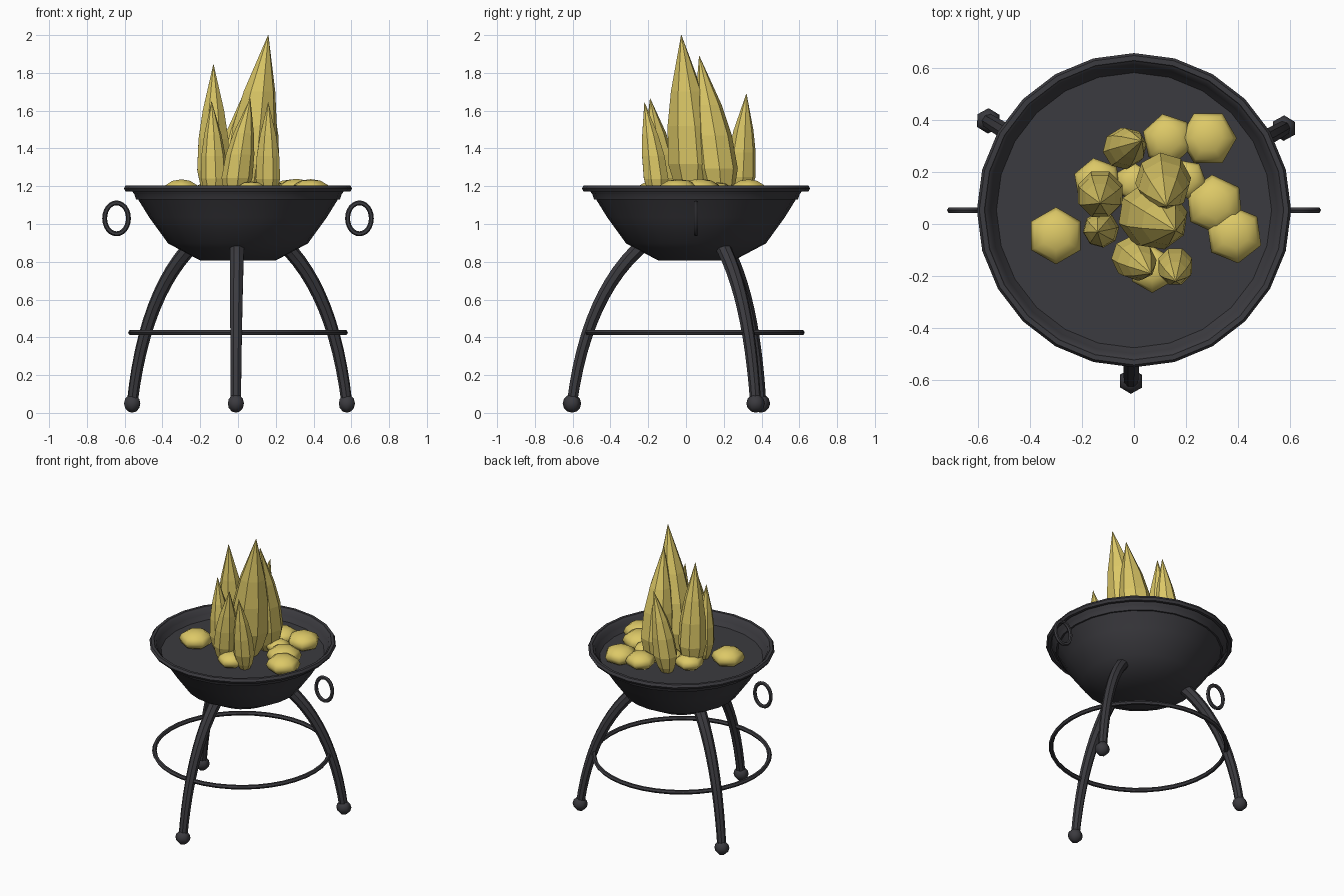
import bpy, bmesh, math, random
from mathutils import Vector, Matrix

random.seed(4)
cube = bpy.data.objects.get("Cube")
if cube:
    bpy.data.objects.remove(cube, do_unlink=True)

CY = 0.053  # bowl axis sits slightly behind the origin


def material(name, rgb):
    m = bpy.data.materials.new(name)
    m.use_nodes = True
    m.diffuse_color = (*rgb, 1)
    m.node_tree.nodes["Principled BSDF"].inputs["Base Color"].default_value = (*rgb, 1)
    return m


IRON = material("black iron", (0.044, 0.043, 0.05))
GOLD = material("flame gold", (0.72, 0.58, 0.135))


def finish(name, bm, mat, smooth=None):
    bmesh.ops.recalc_face_normals(bm, faces=bm.faces)
    me = bpy.data.meshes.new(name)
    bm.to_mesh(me)
    bm.free()
    me.materials.append(mat)
    ob = bpy.data.objects.new(name, me)
    bpy.context.collection.objects.link(ob)
    if smooth:
        bpy.ops.object.select_all(action="DESELECT")
        ob.select_set(True)
        bpy.context.view_layer.objects.active = ob
        bpy.ops.object.shade_smooth_by_angle(angle=math.radians(smooth))


def loft(bm, rings, closed=False):
    """Skin a list of point loops; cap the ends unless closed."""
    loops = [[bm.verts.new(p) for p in ring] for ring in rings]
    n = len(loops[0])
    pairs = list(zip(loops, loops[1:])) + ([(loops[-1], loops[0])] if closed else [])
    for a, b in pairs:
        for i in range(n):
            j = (i + 1) % n
            bm.faces.new((a[i], a[j], b[j], b[i]))
    if not closed:
        bm.faces.new(loops[0])
        bm.faces.new(loops[-1])


def circle(c, r, n, u=Vector((1, 0, 0)), v=Vector((0, 1, 0)), turn=0.0):
    c = Vector(c)
    angles = [turn + math.tau * i / n for i in range(n)]
    return [c + (u * math.cos(a) + v * math.sin(a)) * r for a in angles]


def hoop(name, centre, rx, ry, tube, n, sides, u, v):
    """Round or oval ring lying in the plane of u and v."""
    bm = bmesh.new()
    w = u.cross(v)
    rings = []
    for i in range(n):
        a = math.tau * i / n
        out = u * math.cos(a) + v * math.sin(a)
        mid = Vector(centre) + u * rx * math.cos(a) + v * ry * math.sin(a)
        rings.append(circle(mid, tube, sides, out, w))
    loft(bm, rings, closed=True)
    finish(name, bm, IRON, 50)


X, Y, Z = Vector((1, 0, 0)), Vector((0, 1, 0)), Vector((0, 0, 1))

# Bowl shell, with the flat ash bed closing its inside
bm = bmesh.new()
shell = [(0.2, 0.807), (0.37, 0.897), (0.47, 1.035), (0.535, 1.14), (0.57, 1.185),
         (0.575, 1.2), (0.56, 1.19), (0.54, 1.13)]
loft(bm, [circle((0, CY, z), r, 24) for r, z in shell])
finish("bowl", bm, IRON, 40)

# Rim, leg brace and oval side handles
hoop("rim", (0, CY, 1.188), 0.585, 0.585, 0.019, 24, 6, X, Y)
hoop("brace_ring", (0, 0.047, 0.425), 0.567, 0.567, 0.015, 40, 6, X, Y)
for side, s in (("left", 1), ("right", -1)):
    hoop(side + "_handle", (s * 0.643, CY, 1.03), 0.063, 0.082, 0.013, 24, 6, X, Z)

# Three curved legs with ball feet, each bent along a quadratic curve
STEPS = 12
for name, deg in (("front", -91), ("back_left", 28.7), ("back_right", 148.5)):
    a = math.radians(deg)
    out = Vector((math.cos(a), math.sin(a), 0))
    side = Z.cross(out)
    foot, bend, top = [Vector((0, CY, z)) + out * r
                       for r, z in ((0.657, 0.05), (0.58, 0.64), (0.27, 0.9))]
    bm = bmesh.new()
    rings = []
    for i in range(STEPS + 1):
        t = i / STEPS
        p, q = foot.lerp(bend, t), bend.lerp(top, t)
        along = (q - p).normalized()
        rings.append(circle(p.lerp(q, t), 0.029 + 0.012 * t, 8,
                            side, along.cross(side), math.pi / 8))
    loft(bm, rings)
    finish(name + "_leg", bm, IRON, 30)

    bm = bmesh.new()
    place = Matrix.Translation(foot) @ Matrix.Rotation(a + math.pi / 6, 4, "Z")
    bmesh.ops.create_uvsphere(bm, u_segments=6, v_segments=6, radius=0.049, matrix=place)
    finish(name + "_foot", bm, IRON, 65)

# Flames: base x, base y, tip x, tip y, tip z, radius
flames = [
    (0.055, 0.04, 0.16, -0.025, 2.0, 0.13),
    (0.11, 0.18, 0.125, 0.07, 1.89, 0.108),
    (-0.13, 0.12, -0.13, 0.08, 1.845, 0.093),
    (-0.05, 0.285, 0.03, 0.32, 1.69, 0.08),
    (-0.015, -0.12, 0.065, -0.19, 1.665, 0.082),
    (0.158, -0.15, 0.16, -0.22, 1.645, 0.07),
    (-0.125, -0.02, -0.14, -0.03, 1.65, 0.07),
]
taper = [(0, 0.45), (0.08, 0.75), (0.22, 1), (0.45, 0.92), (0.66, 0.66), (1, 0.01)]
for k, (bx, by, tx, ty, tz, r) in enumerate(flames):
    bm = bmesh.new()
    turn = random.random()
    rings = []
    for t, w in taper:
        lean = t ** 1.4  # the lean grows toward the tip
        c = (bx + (tx - bx) * lean, by + (ty - by) * lean, 1.125 + (tz - 1.125) * t)
        rings.append(circle(c, r * w, 8, turn=turn))
    loft(bm, rings)
    finish("flame_%d" % (k + 1), bm, GOLD)

# Flattened glowing stones: x, y, radius, turn in degrees
stones = [
    (-0.3, -0.045, 0.11, 0), (0.285, 0.33, 0.11, 30), (0.13, 0.325, 0.1, 12),
    (0.31, 0.075, 0.115, 5), (0.385, -0.04, 0.112, 8), (0.07, -0.175, 0.09, 0),
    (-0.14, 0.16, 0.095, 10), (0.2, 0.17, 0.08, 20), (0, 0.16, 0.075, 0),
]
for k, (x, y, r, deg) in enumerate(stones):
    bm = bmesh.new()
    place = (Matrix.Translation((x, y, 1.175)) @ Matrix.Rotation(math.radians(deg), 4, "Z")
             @ Matrix.Diagonal((1, 1, 0.56, 1)))
    bmesh.ops.create_uvsphere(bm, u_segments=6, v_segments=6, radius=r, matrix=place)
    finish("stone_%d" % (k + 1), bm, GOLD, 80)
